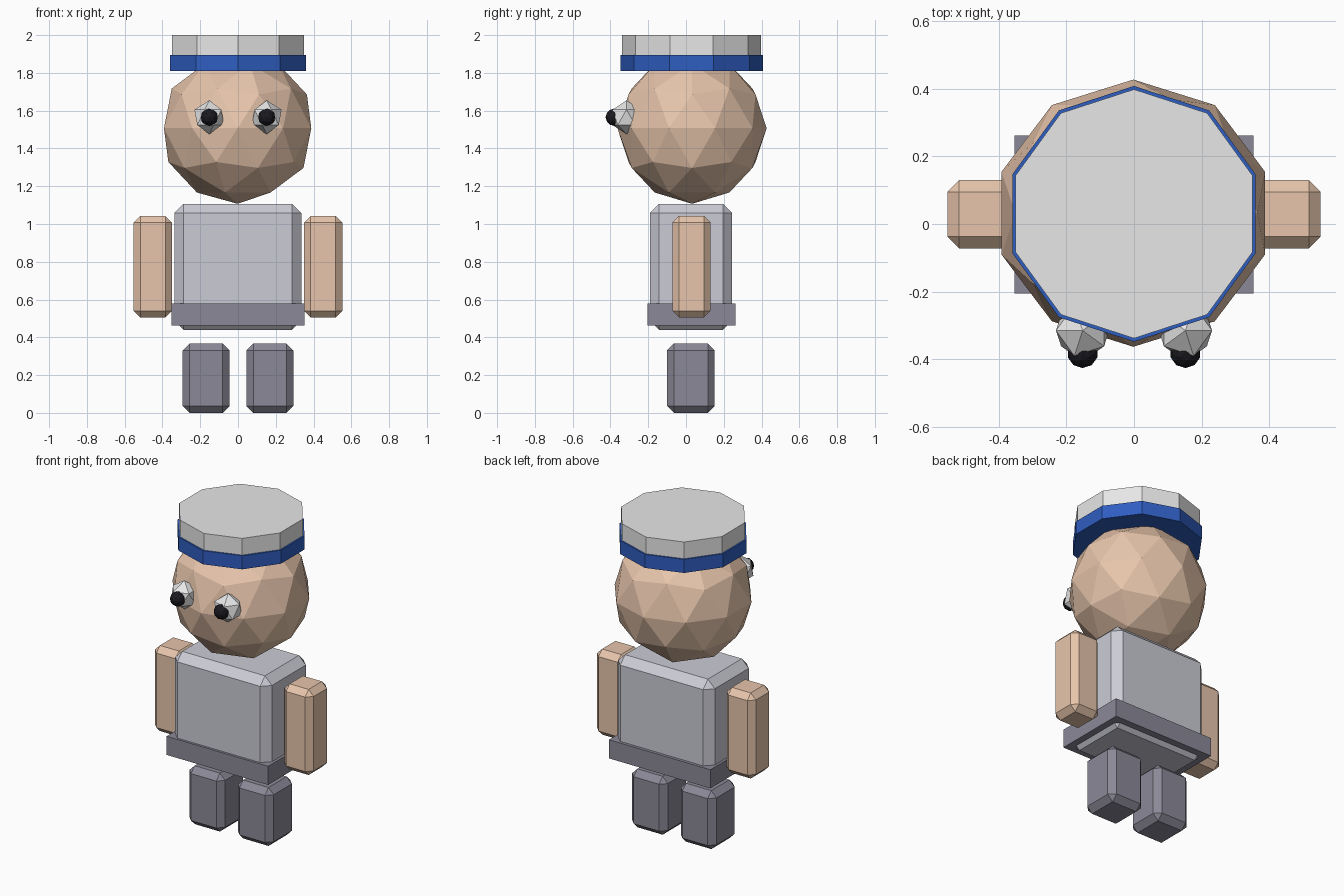
import bpy
import bmesh
from mathutils import Matrix, Vector

if "Cube" in bpy.data.objects:
    bpy.data.objects.remove(bpy.data.objects["Cube"], do_unlink=True)


def material(name, r, g, b):
    mat = bpy.data.materials.new(name)
    mat.use_nodes = True
    mat.diffuse_color = (r, g, b, 1)
    bsdf = next(n for n in mat.node_tree.nodes if n.type == "BSDF_PRINCIPLED")
    bsdf.inputs["Base Color"].default_value = (r, g, b, 1)
    return mat


skin = material("skin", 0.80, 0.56, 0.41)
shirt = material("light_grey_shirt", 0.60, 0.60, 0.67)
trousers = material("dark_grey_trousers", 0.26, 0.25, 0.31)
white = material("off_white", 0.80, 0.80, 0.80)
blue = material("hat_blue", 0.028, 0.11, 0.53)
black = material("pupil_black", 0.01, 0.01, 0.014)


def finish(name, bm, mat):
    bmesh.ops.recalc_face_normals(bm, faces=bm.faces)
    mesh = bpy.data.meshes.new(name)
    bm.to_mesh(mesh)
    bm.free()
    mesh.materials.append(mat)
    obj = bpy.data.objects.new(name, mesh)
    bpy.context.collection.objects.link(obj)
    return obj


def placed(location, scale):
    return Matrix.Translation(location) @ Matrix.Diagonal((*scale, 1))


def box(name, low, high, mat, chamfer=0):
    low, high = Vector(low), Vector(high)
    bm = bmesh.new()
    bmesh.ops.create_cube(bm, size=1, matrix=placed((low + high) / 2, high - low))
    obj = finish(name, bm, mat)
    if chamfer:
        mod = obj.modifiers.new("chamfer", "BEVEL")
        mod.width = chamfer
        mod.segments = 1
    return obj


def ball(name, location, scale, detail, mat):
    bm = bmesh.new()
    bmesh.ops.create_icosphere(bm, subdivisions=detail, radius=1,
                               matrix=placed(location, scale))
    return finish(name, bm, mat)


def disc(name, radius, bottom, top, mat):
    bm = bmesh.new()
    bmesh.ops.create_cone(bm, cap_ends=True, segments=10, radius1=radius, radius2=radius,
                          depth=top - bottom,
                          matrix=Matrix.Translation((0, 0.03, (top + bottom) / 2)))
    return finish(name, bm, mat)


# Head and hat
ball("head", (-0.002, 0.032, 1.507), (0.41, 0.395, 0.4), 2, skin)
disc("hat_band", 0.378, 1.81, 1.895, blue)
disc("hat_crown", 0.368, 1.89, 2.0, white)

# Body
box("torso", (-0.337, -0.19, 0.44), (0.335, 0.243, 1.107), shirt, 0.048)
box("belt", (-0.353, -0.205, 0.463), (0.353, 0.262, 0.58), trousers)

# Limbs and eyes, one of each per side
for side, s in (("left", 1), ("right", -1)):
    inner, outer = sorted((s * 0.35, s * 0.552))
    box(side + "_arm", (inner, -0.072, 0.505), (outer, 0.13, 1.043), skin, 0.035)
    inner, outer = sorted((s * 0.045, s * 0.293))
    box(side + "_leg", (inner, -0.1, 0), (outer, 0.152, 0.367), trousers, 0.036)
    ball(side + "_eye", (s * 0.152, -0.315, 1.565), (s * 0.088, 0.088, 0.09), 1, white)
    ball(side + "_pupil", (s * 0.152, -0.38, 1.565), (s * 0.046, 0.046, 0.046), 2, black)
